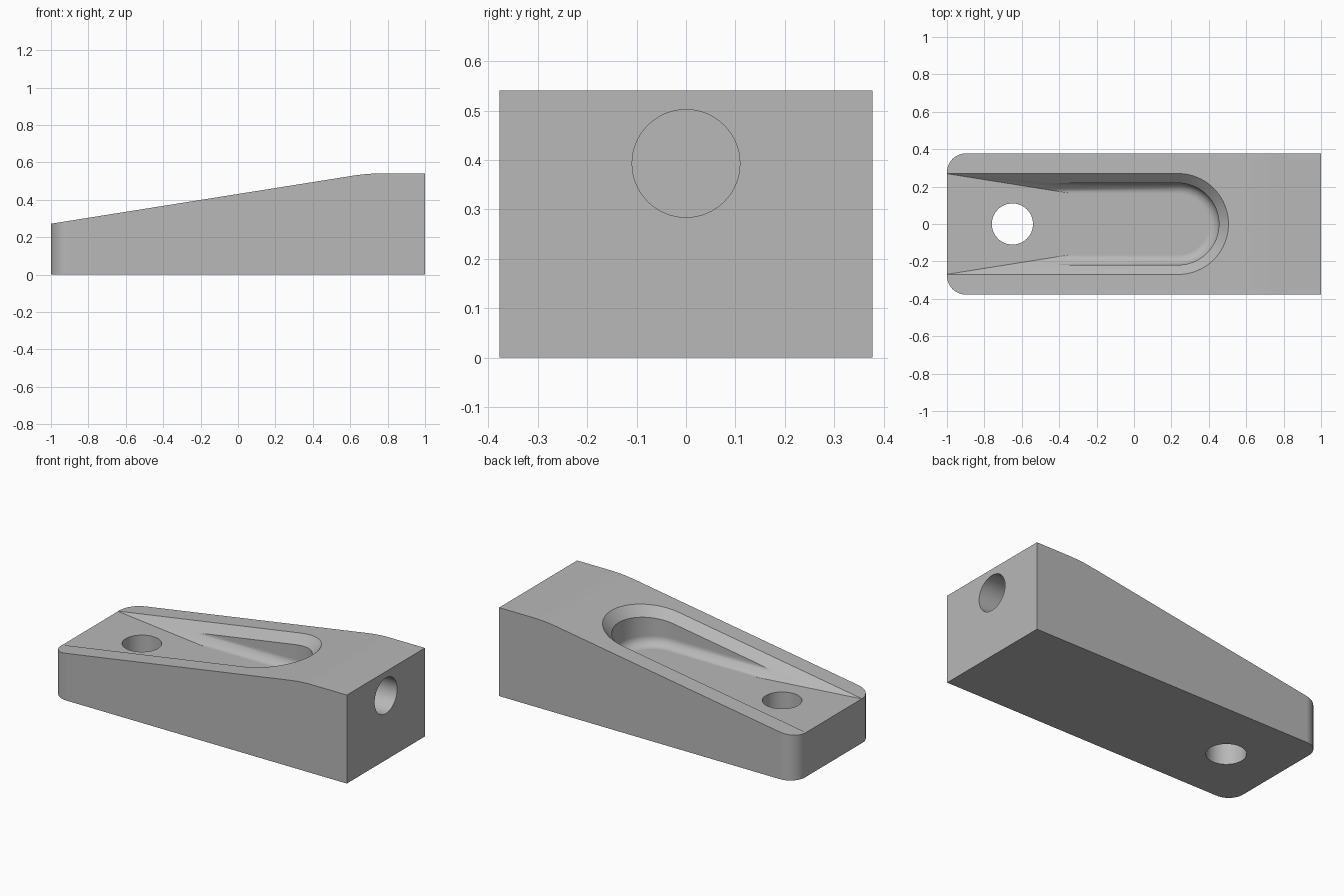
import bpy, bmesh, math

if "Cube" in bpy.data.objects:
    bpy.data.objects.remove(bpy.data.objects["Cube"])

HALF_W, TOP, LOW, FLOOR = 0.377, 0.541, 0.272, 0.271
SLOPE = 0.159
CAP_X = 0.235          # centre of the pocket's round end
RIM, WALL, FILLET = 0.27, 0.219, 0.056


def ramp(x):
    return LOW + SLOPE * (x + 1)


def loft(name, rings):
    """Closed solid skinned through matching rings of points."""
    bm = bmesh.new()
    loops = [[bm.verts.new(p) for p in ring] for ring in rings]
    n = len(loops[0])
    for a, b in zip(loops, loops[1:]):
        for i in range(n):
            j = (i + 1) % n
            bm.faces.new((a[i], a[j], b[j], b[i]))
    bm.faces.new(loops[0][::-1])
    bm.faces.new(loops[-1])
    bmesh.ops.recalc_face_normals(bm, faces=bm.faces)
    mesh = bpy.data.meshes.new(name)
    bm.to_mesh(mesh)
    bm.free()
    obj = bpy.data.objects.new(name, mesh)
    bpy.context.collection.objects.link(obj)
    return obj


def arc(cx, cy, r, start, end, steps):
    angles = [math.radians(start + (end - start) * i / steps) for i in range(steps + 1)]
    return [(cx + r * math.cos(a), cy + r * math.sin(a)) for a in angles]


def slot(half):
    """Plan outline open past the low end and round at the other."""
    return [(-1.3, -half)] + arc(CAP_X, 0, half, -90, 90, 40) + [(-1.3, half)]


def cylinder(name, r, axis, centre, start, end):
    circle = arc(*centre, r, 0, 360, 64)[:-1]
    if axis == "z":
        return loft(name, [[(u, v, t) for u, v in circle] for t in (start, end)])
    return loft(name, [[(t, u, v) for u, v in circle] for t in (start, end)])


def combine(target, cutter, operation):
    mod = target.modifiers.new("cut", "BOOLEAN")
    mod.operation, mod.solver, mod.object = operation, "EXACT", cutter
    bpy.context.view_layer.objects.active = target
    bpy.ops.object.modifier_apply(modifier=mod.name)
    bpy.data.objects.remove(cutter)


# Block outline with two rounded corners at the low end
R = 0.1
plan = [(1, -HALF_W), (1, HALF_W)]
plan += arc(-1 + R, HALF_W - R, R, 90, 180, 12) + arc(-1 + R, -HALF_W + R, R, 180, 270, 12)
body = loft("wedge_block", [[(x, y, z) for x, y in plan] for z in (0, 0.8)])

# Side profile: ramp blended into the flat top
bend = -1 + (TOP - LOW) / SLOPE
b = 0.08
blend = [(bend - b + 2 * b * t, TOP - SLOPE * b * (1 - t) ** 2) for t in [i / 8 for i in range(9)]]
profile = [(-1.2, -0.1), (-1.2, ramp(-1.2))] + blend + [(1.2, TOP), (1.2, -0.1)]
side = loft("side_profile", [[(x, y, z) for x, z in profile] for y in (-0.6, 0.6)])
combine(body, side, "INTERSECT")
base = loft("base_cut", [[(x, y, z) for x, y in ((-2, -1), (2, -1), (2, 1), (-2, 1))] for z in (-1, 0)])
combine(body, base, "DIFFERENCE")

# Sloped 45 degree chamfer around the pocket, stopped at the floor
chamfer = loft("chamfer_cutter", [[(x, y, ramp(x) + t) for x, y in slot(RIM + t)] for t in (-0.13, 0.15)])
above = loft("floor_limit", [[(x, y, z) for x, y in ((-2, -1), (2, -1), (2, 1), (-2, 1))] for z in (FLOOR, 2)])
combine(chamfer, above, "INTERSECT")
combine(body, chamfer, "DIFFERENCE")

# Flat pocket with a filleted bottom edge
section = arc(WALL - FILLET, FLOOR + FILLET, FILLET, -90, 0, 8) + [(WALL, 0.9)]
pocket = loft("pocket_cutter", [[(x, y, z) for x, y in slot(h)] for h, z in section])
combine(body, pocket, "DIFFERENCE")

# Vertical through hole and blind end hole
combine(body, cylinder("through_hole", 0.11, "z", (-0.65, 0), -0.2, 0.9), "DIFFERENCE")
combine(body, cylinder("end_hole", 0.109, "x", (0, 0.393), 0.68, 1.2), "DIFFERENCE")

# Colour and shading
grey = bpy.data.materials.new("plain_grey")
grey.use_nodes = True
colour = (0.48, 0.48, 0.48, 1)
grey.diffuse_color = colour
grey.node_tree.nodes["Principled BSDF"].inputs["Base Color"].default_value = colour
body.data.materials.clear()
body.data.materials.append(grey)
for poly in body.data.polygons:
    poly.material_index = 0

bpy.ops.object.select_all(action="DESELECT")
body.select_set(True)
bpy.context.view_layer.objects.active = body
bpy.ops.object.shade_smooth_by_angle(angle=math.radians(25))
weighted = body.modifiers.new("even_normals", "WEIGHTED_NORMAL")
weighted.keep_sharp = True
